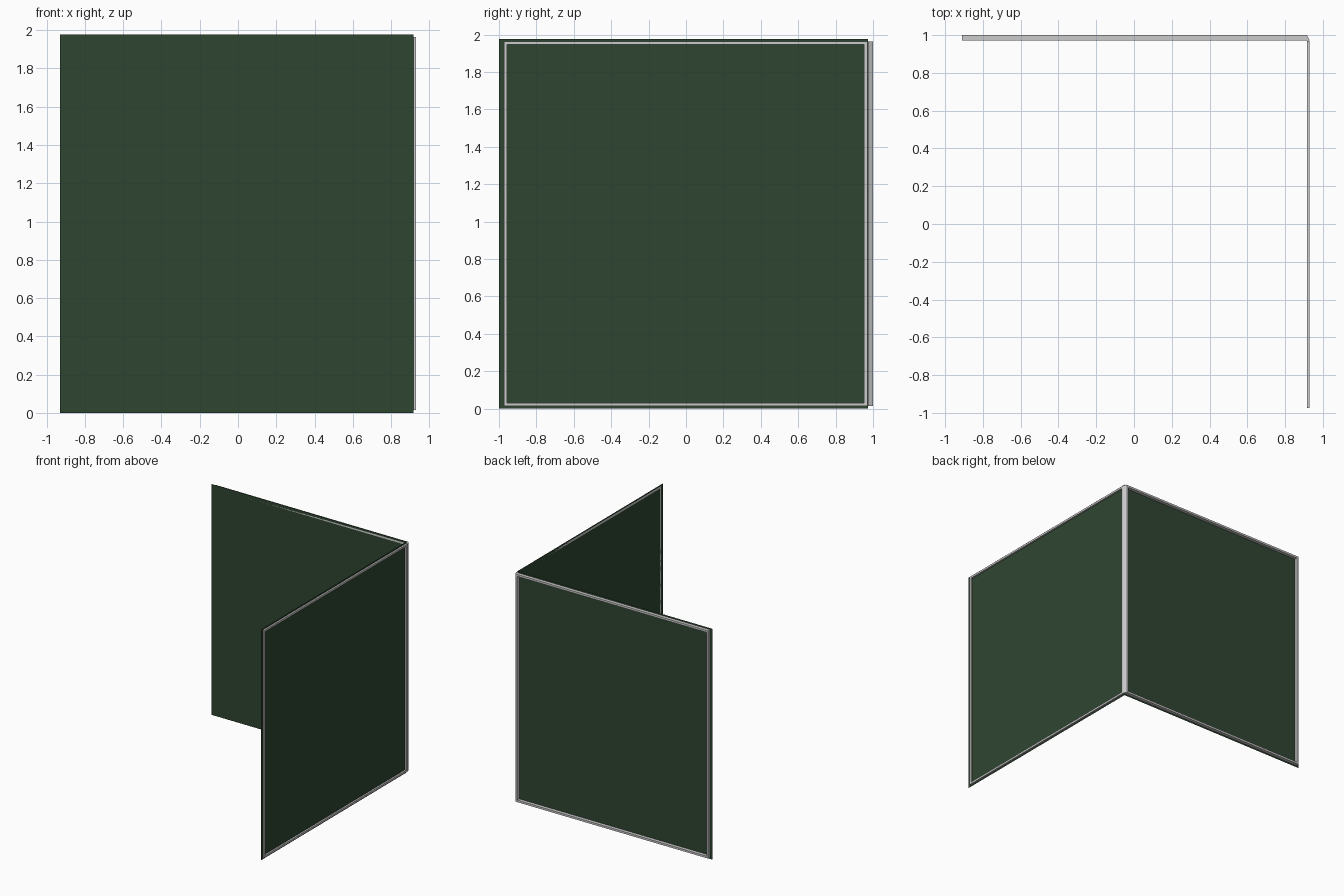
import bpy, bmesh
from mathutils import Vector

if "Cube" in bpy.data.objects:
    bpy.data.objects.remove(bpy.data.objects["Cube"])

green = bpy.data.materials.new("dark_green")
green.diffuse_color = (0.028, 0.06, 0.03, 1)
green.use_nodes = True
green.node_tree.nodes["Principled BSDF"].inputs["Base Color"].default_value = green.diffuse_color


def make(name, verts, faces, mat=None):
    me = bpy.data.meshes.new(name)
    me.from_pydata(verts, [], faces)
    bm = bmesh.new()
    bm.from_mesh(me)
    bmesh.ops.recalc_face_normals(bm, faces=bm.faces)
    bm.to_mesh(me)
    bm.free()
    ob = bpy.data.objects.new(name, me)
    bpy.context.collection.objects.link(ob)
    if mat:
        me.materials.append(mat)
    return ob


def frame(name, place, u0, u1, z0, z1, d0, d1, w=0.017):
    """Mitred rectangular frame; place(u, depth, z) gives the position."""
    verts, faces = [], []
    for inset, d in ((0, d0), (0, d1), (w, d1), (w, d0)):
        a, b, c, e = u0 + inset, u1 - inset, z0 + inset, z1 - inset
        verts += [place(a, d, c), place(b, d, c), place(b, d, e), place(a, d, e)]
    for r in range(4):
        for i in range(4):
            j, s = (i + 1) % 4, (r + 1) % 4
            faces.append((r * 4 + i, r * 4 + j, s * 4 + j, s * 4 + i))
    return make(name, verts, faces)


L, R, BACK, FRONT, TOP = -0.93, 0.916, 0.972, -1.0, 1.977

# Thin sheets
make("back_panel", [(L, BACK, 0), (R, BACK, 0), (R, BACK, TOP), (L, BACK, TOP)],
     [(0, 1, 2, 3)], green)
make("side_panel", [(R, FRONT, 0), (R, BACK, 0), (R, BACK, TOP), (R, FRONT, TOP)],
     [(0, 1, 2, 3)], green)

# Frames on the outer faces of the sheets
frame("back_frame", lambda u, d, z: Vector((u, d, z)),
      -0.91, R, 0.014, 1.964, BACK, 1.0)
frame("side_frame", lambda u, d, z: Vector((d, u, z)),
      -0.973, 0.97, 0.014, 1.964, R, 0.93)

# Slanted strip joining the two frames at the corner
tri = [(R, BACK), (0.93, BACK), (R, 1.0)]
make("corner_strip", [(x, y, z) for z in (0.014, 1.964) for x, y in tri],
     [(0, 2, 1), (3, 4, 5), (0, 1, 4, 3), (1, 2, 5, 4), (2, 0, 3, 5)])
